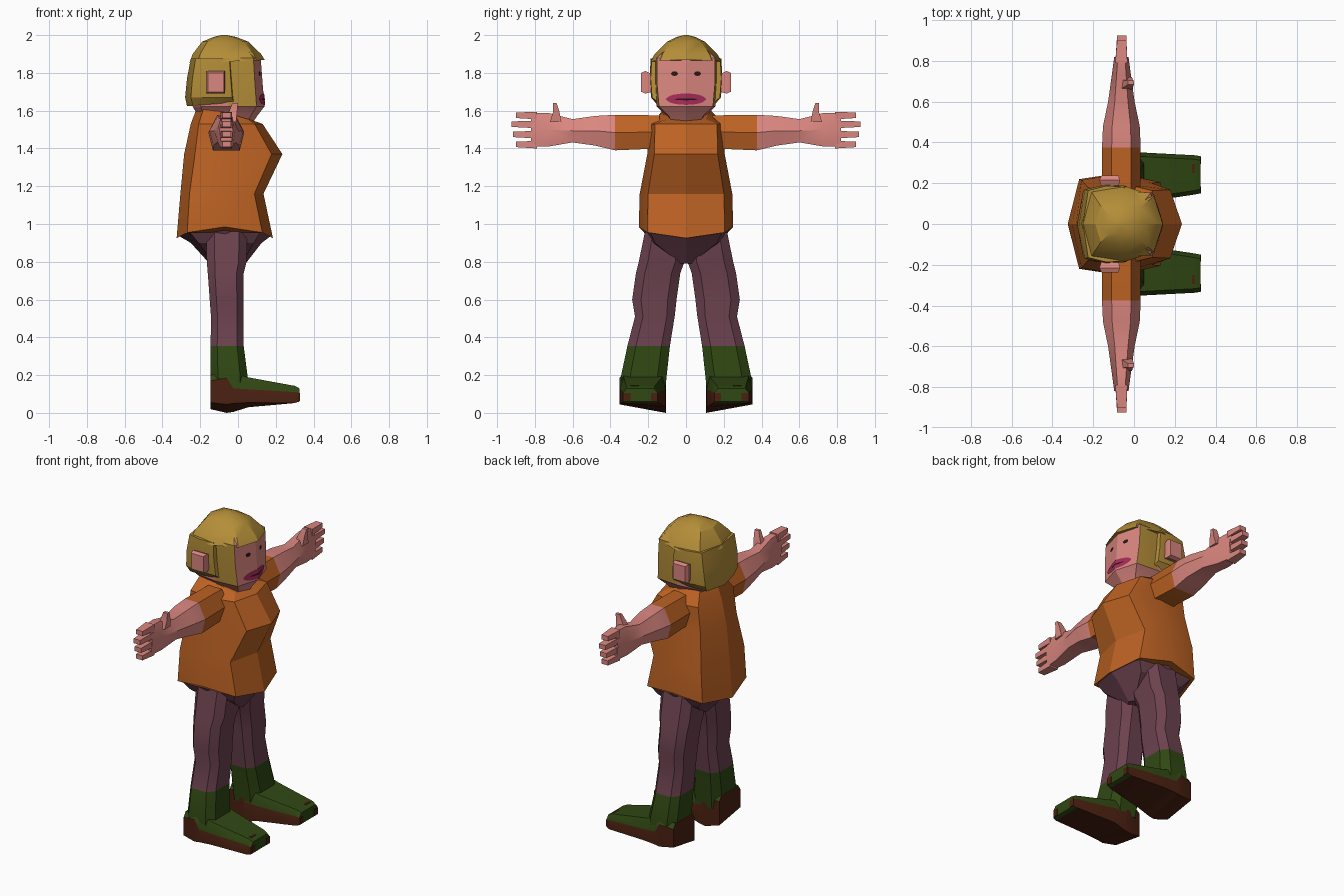
import bpy, bmesh, math
from mathutils import Vector
from mathutils.bvhtree import BVHTree

cube = bpy.data.objects.get("Cube")
if cube:
    bpy.data.objects.remove(cube, do_unlink=True)


def material(name, *rgb):
    m = bpy.data.materials.new(name)
    col = [((c / 255 + 0.055) / 1.055) ** 2.4 for c in rgb] + [1]
    m.diffuse_color = col
    m.use_nodes = True
    m.node_tree.nodes["Principled BSDF"].inputs["Base Color"].default_value = col
    return m


SKIN = material("skin", 218, 134, 127)
HAIR = material("blond_hair", 180, 142, 56)
SHIRT = material("orange_shirt", 188, 98, 35)
TROUSERS = material("purple_trousers", 108, 66, 79)
BOOT = material("green_boot", 48, 72, 19)
SOLE = material("brown_sole", 74, 32, 17)
LIPS = material("magenta_lips", 165, 44, 90)
DARK = material("dark_eye", 45, 20, 18)
parts = []


def finish(name, bm, mats, mirror=False):
    me = bpy.data.meshes.new(name)
    bm.to_mesh(me)
    bm.free()
    for m in mats:
        me.materials.append(m)
    ob = bpy.data.objects.new(name, me)
    bpy.context.collection.objects.link(ob)
    if mirror:
        mod = ob.modifiers.new("mirror", 'MIRROR')
        mod.use_axis = (False, True, False)
        mod.use_mirror_merge = False
    parts.append(ob)
    return ob


def loft(name, rings, mats, rule=None, mirror=False):
    """Skin closed rings of points; rule(ring, side) gives the material slot."""
    bm = bmesh.new()
    vs = [[bm.verts.new(p) for p in r] for r in rings]
    n = len(rings[0])
    for i in range(len(vs) - 1):
        for j in range(n):
            k = (j + 1) % n
            f = bm.faces.new((vs[i][j], vs[i][k], vs[i + 1][k], vs[i + 1][j]))
            f.material_index = rule(i, j) if rule else 0
    for i, ring in ((0, vs[0]), (len(vs) - 2, vs[-1])):
        f = bm.faces.new(ring)
        f.material_index = rule(i, 0) if rule else 0
    bmesh.ops.recalc_face_normals(bm, faces=bm.faces)
    return finish(name, bm, mats, mirror)


def body_ring(z, xb, xf, w, corner=0.82, lift=0.0, tilt=0.0):
    """Eight-sided body section; lift raises the sides, tilt raises the back."""
    xm = (xb + xf) / 2
    dx = (xf - xb) * 0.11
    half = [(xf, 0, 0), (xf - dx, corner * w, 0.5), (xm, w, 1),
            (xb + dx, 0.88 * w, 0.5), (xb, 0, 0)]
    pts = half + [(x, -y, l) for x, y, l in half[3:0:-1]]
    return [(x, y, z + l * lift - tilt * (x - xm)) for x, y, l in pts]


# Shirt with a dipping hem and sloping collar
loft("shirt", [
    body_ring(0.925, -0.325, 0.185, 0.25, lift=0.06),
    body_ring(1.16, -0.305, 0.135, 0.245),
    body_ring(1.37, -0.285, 0.235, 0.205),
    body_ring(1.53, -0.25, 0.13, 0.2),
    body_ring(1.59, -0.21, 0.085, 0.125, tilt=0.3)], [SHIRT])

# Seat of the trousers, closing the shirt from below
loft("trouser_seat", [
    body_ring(0.935, -0.31, 0.172, 0.235, lift=0.05),
    body_ring(0.9, -0.25, 0.125, 0.2),
    body_ring(0.79, -0.15, 0.04, 0.035)], [TROUSERS])

# Head, with the temples covered by hair colour
head = loft("head", [
    body_ring(1.51, -0.18, 0.06, 0.07, 0.9),
    body_ring(1.57, -0.21, 0.1, 0.1, 0.9),
    body_ring(1.622, -0.24, 0.14, 0.155, 0.92),
    body_ring(1.75, -0.24, 0.13, 0.162, 0.95),
    body_ring(1.88, -0.23, 0.12, 0.162, 0.95),
    body_ring(1.95, -0.15, 0.05, 0.1)], [SKIN, HAIR],
    lambda i, j: int(i >= 2 and j in (1, 6)))

# Bobbed hair round the back, and a crown with a fringe
loft("hair_sides", [
    body_ring(1.635, -0.27, 0.01, 0.155, 0.95, tilt=-0.08),
    body_ring(1.67, -0.28, 0.0, 0.185, 0.97),
    body_ring(1.77, -0.27, -0.01, 0.193, 0.97),
    body_ring(1.875, -0.25, -0.02, 0.187, 0.97)], [HAIR])
loft("hair_crown", [
    body_ring(1.86, -0.258, 0.142, 0.19, 0.72, tilt=-0.04),
    body_ring(1.9, -0.24, 0.122, 0.165, 0.75),
    body_ring(1.965, -0.19, 0.055, 0.1),
    body_ring(1.99, -0.13, -0.01, 0.05),
    body_ring(2.0, -0.09, -0.06, 0.01)], [HAIR])


def quad_ring(y, x0, x1, z0, z1, dy=0.0):
    return [(x0, y, z0), (x1, y, z0), (x1, y + dy, z1), (x0, y + dy, z1)]


# Ears
loft("ears", [quad_ring(0.15, -0.15, -0.08, 1.71, 1.78),
              quad_ring(0.215, -0.17, -0.07, 1.69, 1.81),
              quad_ring(0.237, -0.16, -0.075, 1.70, 1.80)], [SKIN], mirror=True)

# Face details, thin strips laid on the front of the head
tree = BVHTree.FromPolygons([v.co for v in head.data.vertices],
                            [p.vertices[:] for p in head.data.polygons])


def face_patch(name, mat, yc, zc, half_w, half_h, gap=0.004, mirror=False):
    def on_face(y, z):
        hit = tree.ray_cast(Vector((1, y, z)), Vector((-1, 0, 0)))[0]
        return (hit.x + gap, y, z)
    bm = bmesh.new()
    steps = 10
    cols = []
    for i in range(steps + 1):
        t = -1 + 2 * i / steps
        h = half_h * max(0.12, math.sqrt(1 - t * t))
        y = yc + t * half_w
        cols.append([bm.verts.new(on_face(y, zc - h)), bm.verts.new(on_face(y, zc + h))])
    for a, b in zip(cols, cols[1:]):
        bm.faces.new((a[0], b[0], b[1], a[1]))
    finish(name, bm, [mat], mirror)


face_patch("lips", LIPS, 0, 1.661, 0.105, 0.03)
face_patch("mouth_line", DARK, 0, 1.66, 0.06, 0.005, 0.006)
face_patch("eyes", DARK, 0.061, 1.796, 0.018, 0.012, mirror=True)


# Arms: six-sided sleeve, forearm and palm
def arm_ring(y, hx, z0, z1, xc=-0.062):
    zm = (z0 + z1) / 2
    return [(xc - hx, y, zm), (xc - 0.75 * hx, y, z0), (xc + 0.75 * hx, y, z0),
            (xc + hx, y, zm), (xc + 0.5 * hx, y, z1), (xc - 0.5 * hx, y, z1)]


loft("arms", [
    arm_ring(0.14, 0.095, 1.4, 1.575),
    arm_ring(0.375, 0.095, 1.39, 1.578),
    arm_ring(0.48, 0.09, 1.415, 1.572),
    arm_ring(0.6, 0.065, 1.432, 1.555),
    arm_ring(0.73, 0.047, 1.41, 1.588),
    arm_ring(0.82, 0.035, 1.41, 1.588)], [SHIRT, SKIN],
    lambda i, j: int(i > 0), mirror=True)

# Four fingers and a raised thumb
for name, z, tip in (("little_fingers", 1.42, 0.9), ("ring_fingers", 1.473, 0.915),
                     ("middle_fingers", 1.527, 0.925), ("index_fingers", 1.574, 0.9)):
    loft(name, [quad_ring(0.79, -0.092, -0.032, z - 0.02, z + 0.02),
                quad_ring(tip, -0.083, -0.038, z - 0.013, z + 0.016)], [SKIN], mirror=True)
loft("thumbs", [
    [(-0.07, 0.66, 1.54), (-0.01, 0.66, 1.54), (-0.01, 0.72, 1.54), (-0.07, 0.72, 1.54)],
    [(-0.05, 0.67, 1.595), (-0.005, 0.67, 1.595), (-0.005, 0.705, 1.59), (-0.05, 0.705, 1.59)],
    [(-0.03, 0.685, 1.64), (0.0, 0.685, 1.64), (0.0, 0.705, 1.64), (-0.03, 0.705, 1.64)]],
    [SKIN], mirror=True)


# Legs: eight-sided trousers running into green boot shafts
def leg_ring(z, xb, xf, y0, y1):
    cx, cy = (xf - xb) * 0.2, (y1 - y0) * 0.2
    return [(xb, y0 + cy, z), (xb + cx, y0, z), (xf - cx, y0, z), (xf, y0 + cy, z),
            (xf, y1 - cy, z), (xf - cx, y1, z), (xb + cx, y1, z), (xb, y1 - cy, z)]


loft("legs", [
    leg_ring(0.97, -0.17, 0.05, 0.0, 0.215),
    leg_ring(0.8, -0.165, 0.045, 0.008, 0.25),
    leg_ring(0.74, -0.16, 0.03, 0.03, 0.265),
    leg_ring(0.6, -0.15, 0.03, 0.05, 0.285),
    leg_ring(0.51, -0.143, 0.03, 0.06, 0.27),
    leg_ring(0.355, -0.145, 0.03, 0.085, 0.31),
    leg_ring(0.2, -0.145, 0.05, 0.102, 0.343),
    leg_ring(0.12, -0.14, 0.05, 0.11, 0.34)], [TROUSERS, BOOT],
    lambda i, j: int(i >= 5), mirror=True)


# Feet: green uppers over brown soles
def foot_ring(x, y0, y1, z0, zs, z1, slope=0.0):
    return [(x, y0, z0), (x, y1, z0 + slope), (x, y1, zs),
            (x, y1 - 0.02, z1), (x, y0 + 0.02, z1), (x, y0, zs)]


loft("feet", [
    foot_ring(-0.146, 0.125, 0.335, 0.02, 0.17, 0.2, 0.035),
    foot_ring(-0.06, 0.107, 0.352, 0.0, 0.185, 0.21, 0.045),
    foot_ring(-0.025, 0.107, 0.352, 0.005, 0.13, 0.21, 0.045),
    foot_ring(0.055, 0.108, 0.35, 0.03, 0.125, 0.188, 0.025),
    foot_ring(0.3, 0.145, 0.337, 0.052, 0.11, 0.143),
    foot_ring(0.325, 0.15, 0.333, 0.06, 0.105, 0.13)], [SOLE, BOOT],
    lambda i, j: int(j in (2, 3, 4) or (i == 4 and j == 0)), mirror=True)

# Scuffs on the toe tops and toe ends
loft("toe_scuffs", [quad_ring(0.25, 0.215, 0.3, 0.14, 0.146),
                    quad_ring(0.295, 0.215, 0.3, 0.14, 0.146)], [SOLE], mirror=True)
for name, y in (("inner_toe_scuffs", 0.15), ("outer_toe_scuffs", 0.295)):
    loft(name, [quad_ring(y, 0.323, 0.328, 0.062, 0.105),
                quad_ring(y + 0.035, 0.323, 0.328, 0.062, 0.105)], [SOLE], mirror=True)

# Soft shading on shallow edges only
bpy.ops.object.select_all(action='DESELECT')
for ob in parts:
    ob.select_set(True)
bpy.context.view_layer.objects.active = parts[0]
bpy.ops.object.shade_smooth_by_angle(angle=math.radians(25))
